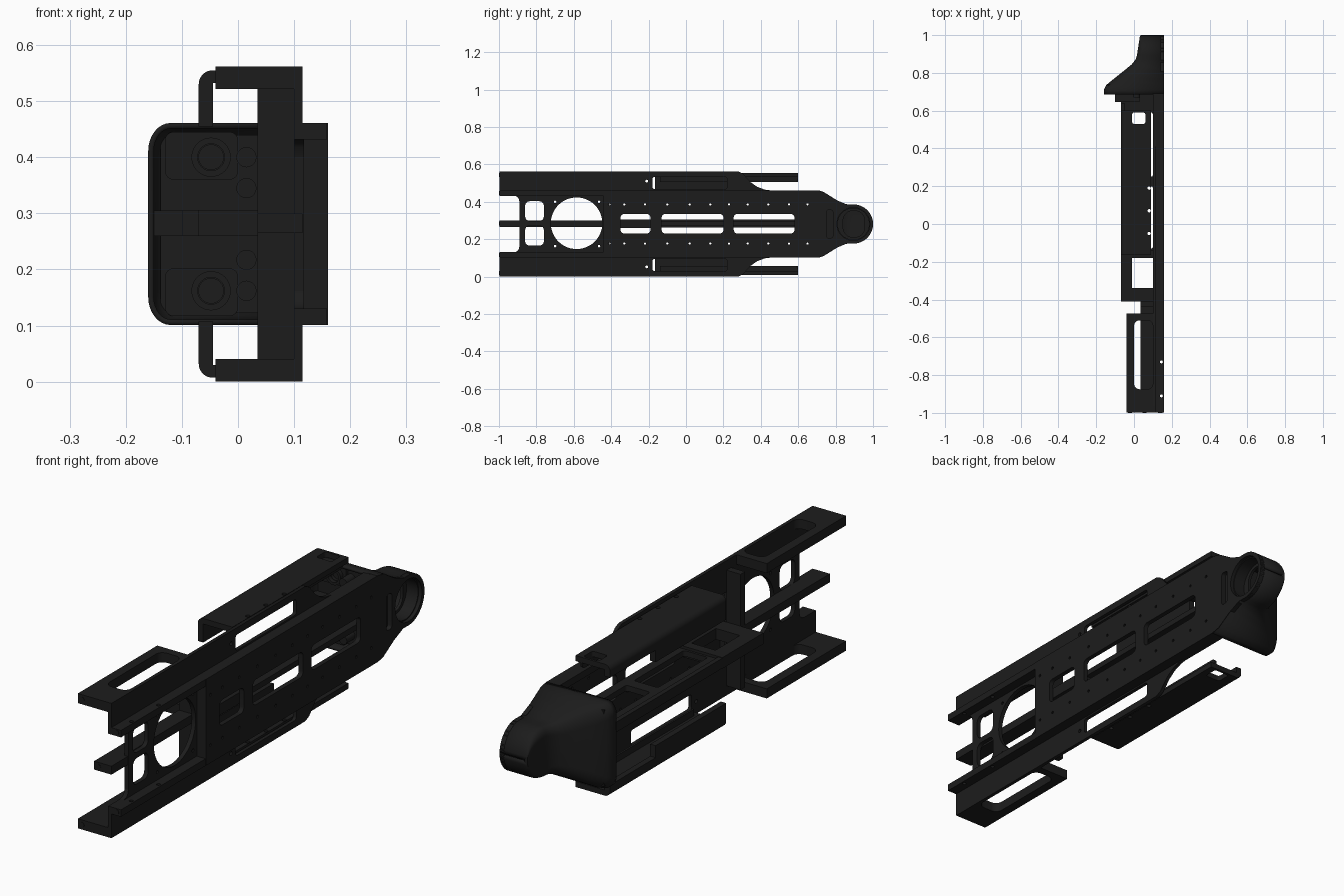
import bpy, bmesh, math
from math import sin, cos, pi

if "Cube" in bpy.data.objects:
    bpy.data.objects.remove(bpy.data.objects["Cube"])

C = 0.281   # mirror height
mat = bpy.data.materials.new("black")
mat.diffuse_color = (0.012, 0.012, 0.012, 1)
mat.use_nodes = True
mat.node_tree.nodes["Principled BSDF"].inputs["Base Color"].default_value = mat.diffuse_color


def finish(name, bm, mirror=False):
    bmesh.ops.remove_doubles(bm, verts=bm.verts, dist=1e-5)
    bmesh.ops.recalc_face_normals(bm, faces=bm.faces)
    if mirror:
        new = bmesh.ops.duplicate(bm, geom=bm.verts[:] + bm.edges[:] + bm.faces[:])["geom"]
        for v in new:
            if isinstance(v, bmesh.types.BMVert):
                v.co.z = 2 * C - v.co.z
        bmesh.ops.reverse_faces(bm, faces=[f for f in new if isinstance(f, bmesh.types.BMFace)])
    me = bpy.data.meshes.new(name)
    bm.to_mesh(me)
    bm.free()
    me.materials.append(mat)
    ob = bpy.data.objects.new(name, me)
    bpy.context.collection.objects.link(ob)
    return ob


def rect(u0, v0, u1, v1, r=0.0, n=6):
    if r == 0:
        return [(u0, v0), (u1, v0), (u1, v1), (u0, v1)]
    pts = []
    for i, (cu, cv) in enumerate([(u1 - r, v1 - r), (u0 + r, v1 - r), (u0 + r, v0 + r), (u1 - r, v0 + r)]):
        for k in range(n + 1):
            a = (i + k / n) * pi / 2
            pts.append((cu + r * cos(a), cv + r * sin(a)))
    return pts


def circ(u, v, r, n=32):
    return [(u + r * cos(2 * pi * i / n), v + r * sin(2 * pi * i / n)) for i in range(n)]


AXES = {"x": lambda u, v, w: (w, u, v), "y": lambda u, v, w: (u, w, v), "z": lambda u, v, w: (u, v, w)}


def plate(name, axis, lo, hi, loops, mirror=False):
    """Extrude an outline with holes along an axis."""
    cu = bpy.data.curves.new(name, "CURVE")
    cu.dimensions = "2D"
    cu.fill_mode = "BOTH"
    cu.extrude = (hi - lo) / 2
    for loop in loops:
        s = cu.splines.new("POLY")
        s.points.add(len(loop) - 1)
        for p, (u, v) in zip(s.points, loop):
            p.co = (u, v, 0, 1)
        s.use_cyclic_u = True
    tmp = bpy.data.objects.new("tmp", cu)
    bpy.context.collection.objects.link(tmp)
    bpy.context.view_layer.update()
    me = tmp.evaluated_get(bpy.context.evaluated_depsgraph_get()).to_mesh()
    bm = bmesh.new()
    bm.from_mesh(me)
    bpy.data.objects.remove(tmp)
    for v in bm.verts:
        v.co = AXES[axis](v.co.x, v.co.y, v.co.z + (lo + hi) / 2)
    return finish(name, bm, mirror)


def box(name, x, y, z, mirror=False):
    return plate(name, "z", z[0], z[1], [rect(x[0], y[0], x[1], y[1])], mirror)


# Main side plate with windows, screw holes and round arm end
top = [(-0.44, C + 0.18), (0.69, C + 0.18), (0.73, C + 0.172), (0.80, C + 0.13), (0.86, C + 0.104)]
arc = [(0.895 + 0.105 * cos(a), C + 0.105 * sin(a)) for a in [pi / 2 - pi * i / 24 for i in range(25)]]
outline = top + arc + [(y, 2 * C - z) for y, z in reversed(top)]
holes = [rect(a, 0.23, b, 0.335, 0.02) for a, b in ((-0.35, -0.19), (-0.13, 0.20), (0.255, 0.58))]
holes += [circ(y, C + s * 0.105, 0.006, 10) for s in (-1, 1)
          for y in (-0.41, -0.33, -0.22, -0.1, 0.02, 0.13, 0.23, 0.33, 0.44, 0.55, 0.65)]
holes += [circ(0.895, C, 0.088, 40), rect(0.75, C - 0.075, 0.785, C + 0.075, 0.012)]
plate("main_plate", "x", 0.14, 0.16, [outline] + holes)

# Bearing seat inside the arm end
plate("bearing_ring", "x", 0.09, 0.145, [circ(0.895, C, 0.094, 40), circ(0.895, C, 0.084, 40)])
plate("bearing_step", "x", 0.08, 0.092, [circ(0.895, C, 0.09, 40), rect(0.84, C - 0.07, 0.955, C + 0.07, 0.05)])
box("inner_latch", (0.11, 0.138), (0.745, 0.79), (C - 0.08, C + 0.08))

# Stepped side walls of the raised panel
plate("panel_ledge", "z", 0.432, 0.461,
      [rect(0.10, -0.998, 0.159, 0.69), circ(0.145, -0.73, 0.008, 12), circ(0.145, -0.91, 0.008, 12)], True)

# Front panel with large round hole, two small windows and open front notches
plate("front_panel", "x", 0.10, 0.118,
      [rect(-0.89, 0.11, -0.42, 0.452), circ(-0.585, 0.285, 0.138, 48),
       rect(-0.86, 0.165, -0.76, 0.273, 0.025), rect(-0.86, 0.297, -0.76, 0.403, 0.025)]
      + [circ(y, C + s * 0.118, 0.007, 10) for s in (-1, 1) for y in (-0.70, -0.465)])
plate("notch_corner", "x", 0.10, 0.118,
      [[(-0.885, 0.44), (-0.92, 0.44), (-0.92, 0.432), (-0.905, 0.428), (-0.895, 0.417), (-0.89, 0.40), (-0.885, 0.40)]], True)
box("panel_step", (0.11, 0.145), (-0.44, -0.425), (0.11, 0.452))

# Middle rail at the front, and bulkhead
box("middle_rail", (0.035, 0.10), (-0.998, -0.41), (0.265, 0.300))
box("middle_rail_front", (0.10, 0.115), (-0.998, -0.88), (0.265, 0.300))
box("bulkhead", (0.035, 0.10), (-0.44, -0.41), (0.04, 0.522))

# Horizontal centre frame with three openings, thicker around the first
plate("centre_frame", "z", 0.271, 0.295,
      [rect(-0.07, -0.17, 0.14, 0.69), rect(-0.01, -0.13, 0.1, 0.20, 0.01), rect(-0.01, 0.25, 0.1, 0.59, 0.01)])
plate("centre_frame_thick", "z", 0.26, 0.306,
      [rect(-0.07, -0.41, 0.14, -0.14), rect(-0.01, -0.34, 0.1, -0.18)])
box("centre_frame_rim", (-0.07, -0.05), (-0.15, 0.64), (0.262, 0.304))
box("centre_frame_end", (-0.10, 0.03), (0.645, 0.71), (0.26, 0.306))

# Outer web with swept end and long window
plate("outer_web", "x", 0.10, 0.115,
      [[(-0.998, 0.45), (-0.998, 0.562), (0.28, 0.562), (0.305, 0.55), (0.345, 0.505), (0.38, 0.48),
        (0.42, 0.465), (0.47, 0.458), (0.47, 0.45)],
       rect(-0.18, 0.468, 0.22, 0.533, 0.012), circ(-0.21, 0.51, 0.008, 12)], True)

# Slotted flange at the front
plate("slotted_flange", "z", 0.522, 0.562,
      [rect(-0.04, -0.998, 0.115, -0.475), rect(0.0, -0.875, 0.10, -0.51, 0.03)], True)

# Long rails: top sheet, rounded lip and stiffening strip
pin = [circ(0.08, y, 0.009, 12) for y in (0.19, 0.07, -0.05)]
plate("rail_sheet", "z", 0.532, 0.555,
      [rect(-0.045, -0.165, 0.09, 0.60), rect(-0.01, 0.53, 0.06, 0.59, 0.01)] + pin, True)


def lip(z0):
    arc = [(-0.045 - 0.025 * sin(a), 0.53 + 0.025 * cos(a)) for a in [pi / 2 * i / 8 for i in range(9)]]
    return [arc + [(-0.07, z0), (-0.045, z0)]]


plate("rail_lip_deep", "y", -0.165, 0.30, lip(0.455), True)
plate("rail_lip_shallow", "y", 0.30, 0.60, lip(0.505), True)
plate("rail_strip", "x", 0.060, 0.068,
      [[(-0.14, 0.54), (-0.14, 0.505), (0.585, 0.505), (0.597, 0.515), (0.60, 0.54)]], True)

# Rear hood: lofted open shell
st = [(0.685, -0.16, 0.18, 0.05), (0.71, -0.16, 0.18, 0.05), (0.735, -0.148, 0.172, 0.055), (0.77, -0.105, 0.15, 0.055),
      (0.81, -0.055, 0.125, 0.05), (0.845, -0.012, 0.108, 0.045), (0.87, 0.008, 0.104, 0.04)]
for t in range(0, 91, 10):
    a = math.radians(t)
    st.append((0.895 + 0.105 * sin(a), 0.016 + 0.016 * sin(a) + (0.012 if t > 80 else 0),
               max(0.105 * cos(a), 0.004), 0.035 * max(cos(a), 0.05)))
bm = bmesh.new()
rows = []
for y, x0, h, r in st:
    half = [(0.158, h)] + [(x0 + 0.8 * r * (1 - sin(a)), h - r + r * cos(a)) for a in [pi / 2 * i / 8 for i in range(9)]]
    sec = half + [(x, -z) for x, z in reversed(half)]
    rows.append([bm.verts.new((x, y, C + z)) for x, z in sec])
for a, b in zip(rows, rows[1:]):
    for i in range(len(a) - 1):
        bm.faces.new((a[i], a[i + 1], b[i + 1], b[i]))
me = bpy.data.meshes.new("rear_hood")
bmesh.ops.recalc_face_normals(bm, faces=bm.faces)
probe = min(bm.faces, key=lambda f: f.calc_center_median().x)
if probe.normal.x > 0:
    bmesh.ops.reverse_faces(bm, faces=bm.faces)
bm.to_mesh(me)
bm.free()
me.materials.append(mat)
hood = bpy.data.objects.new("rear_hood", me)
bpy.context.collection.objects.link(hood)
sol = hood.modifiers.new("thickness", "SOLIDIFY")
sol.thickness = 0.01
sol.offset = -1

# Hood interior: wall, rib and two sockets with pins
box("hood_wall", (-0.138, 0.14), (0.725, 0.738), (0.122, 0.44))
box("hood_rib", (-0.15, 0.03), (0.69, 0.73), (0.26, 0.305))
plate("hood_pad", "y", 0.712, 0.73, [rect(-0.13, 0.36, 0.0, 0.445, 0.015), circ(-0.048, 0.40, 0.022, 24)], True)
plate("hood_socket", "y", 0.695, 0.725, [circ(-0.048, 0.40, 0.035), circ(-0.048, 0.40, 0.024)], True)
for i, z in enumerate((0.40, 0.345)):
    plate(f"hood_pin_{i}", "y", 0.67, 0.73, [circ(0.015, z, 0.018, 20)], True)

# Front screws
plate("flange_screw", "y", -1.0, -0.995, [circ(-0.021, 0.542, 0.011, 16)], True)
plate("ledge_screw", "y", -1.0, -0.995, [circ(0.139, 0.447, 0.011, 16)], True)
plate("rail_screw", "y", -1.0, -0.995, [circ(0.055, 0.283, 0.011, 16)])

# Smooth shading with sharp edges kept
bpy.ops.object.select_all(action="SELECT")
bpy.context.view_layer.objects.active = hood
bpy.ops.object.shade_smooth_by_angle(angle=math.radians(35))
